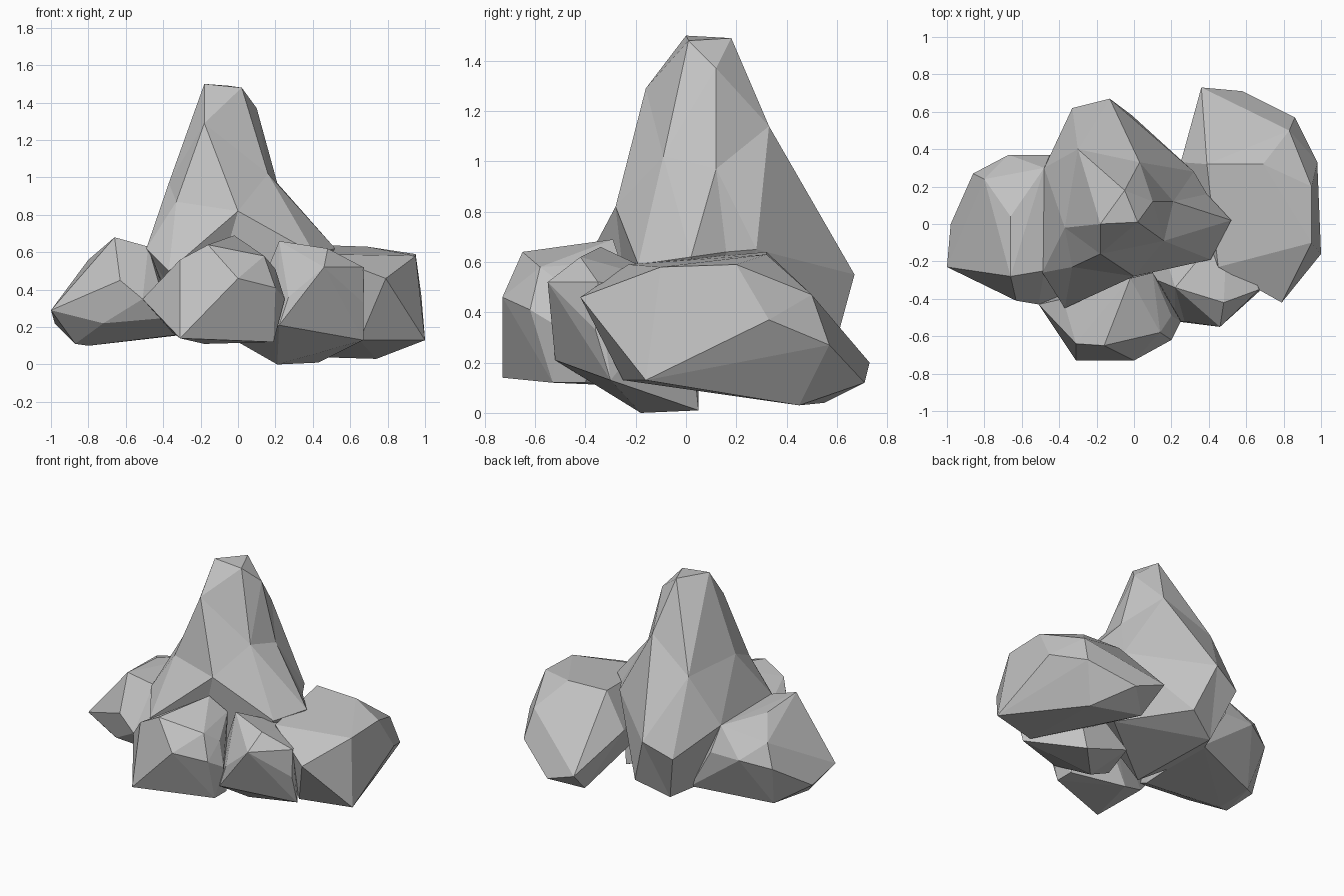
import bpy
import bmesh
import math
from mathutils import Vector

default_cube = bpy.data.objects.get("Cube")
if default_cube:
    bpy.data.objects.remove(default_cube, do_unlink=True)

# One plain stone colour
stone = bpy.data.materials.new("stone_grey")
stone.use_nodes = True
stone_colour = (0.55, 0.55, 0.55, 1.0)
stone.diffuse_color = stone_colour
shader = next(n for n in stone.node_tree.nodes if n.type == "BSDF_PRINCIPLED")
shader.inputs["Base Color"].default_value = stone_colour
shader.inputs["Roughness"].default_value = 0.9


def rock(name, crown, waist, base, heart=None):
    """Wrap a faceted boulder around its crown, waist and base corners.

    With a heart point, the corners are wrapped as seen from the heart,
    so that hollows between them are kept.
    """
    bm = bmesh.new()
    corners = {bm.verts.new(c): Vector(c) for c in crown + waist + base}
    if heart:
        for vert, corner in corners.items():
            ray = corner - Vector(heart)
            ray.z *= 0.5
            vert.co = ray.normalized()
    hull = bmesh.ops.convex_hull(bm, input=bm.verts[:])
    spare = {item for item in hull["geom_interior"] + hull["geom_unused"]
             if isinstance(item, bmesh.types.BMVert)}
    for vert, corner in corners.items():
        vert.co = corner
    bmesh.ops.delete(bm, geom=list(spare), context="VERTS")
    # Merge nearly coplanar triangles into broad flat facets
    bmesh.ops.dissolve_limit(bm, angle_limit=math.radians(3),
                             verts=bm.verts[:], edges=bm.edges[:])
    bmesh.ops.recalc_face_normals(bm, faces=bm.faces[:])
    mesh = bpy.data.meshes.new(name)
    bm.to_mesh(mesh)
    bm.free()
    mesh.materials.append(stone)
    mesh.shade_flat()
    rock_object = bpy.data.objects.new(name, mesh)
    bpy.context.collection.objects.link(rock_object)


# Tall central spire with a pinched middle and flared foot
rock(
    "spire_rock",
    crown=[(-.18, 0, 1.5), (.02, .01, 1.48), (-.05, .18, 1.49),
           (.1, .12, 1.37), (-.18, -.16, 1.29), (.03, .33, 1.14)],
    waist=[(.16, -.09, 1.02), (.21, .12, .97), (-.3, .4, .95),
           (-.37, -.02, .97), (-.33, -.23, .87), (0, -.28, .82),
           (.32, .28, .65), (.39, .16, .64), (.52, .02, .62),
           (.41, -.19, .59), (-.37, -.45, .5), (-.49, -.26, .62),
           (-.48, .3, .62), (-.13, .67, .55), (-.33, .62, .46)],
    base=[(-.01, .58, .22), (-.22, .49, .12), (-.4, .15, .2),
          (-.2, -.2, .12), (.25, .1, .25)],
    heart=(-.07, .08, .6),
)

# Broad boulder on the +x side
rock(
    "broad_rock",
    crown=[(.39, .32, .64), (.69, .32, .63), (.95, .2, .59),
           (.95, -.1, .58), (.45, -.23, .59)],
    waist=[(.79, -.42, .46), (.98, .33, .37), (.83, .5, .47),
           (.86, .57, .27), (.25, .33, .4)],
    base=[(1, -.16, .13), (.36, .73, .2), (.58, .71, .12),
          (.74, .45, .03), (.4, .55, .04), (.35, 0, .22),
          (.65, -.25, .13)],
)

# Rounded boulder on the -x side
rock(
    "side_rock",
    crown=[(-.66, -.28, .68), (-.66, .04, .66), (-.8, .24, .56),
           (-.48, .3, .62), (-.48, -.25, .63)],
    waist=[(-1, -.23, .29), (-.98, 0, .22), (-.63, -.41, .45),
           (-.51, -.43, .35), (-.67, .37, .45), (-.45, .37, .45),
           (-.86, .27, .4), (-.72, -.32, .22), (-.37, -.4, .25)],
    base=[(-.8, .17, .11), (-.87, -.12, .11), (-.8, -.1, .1),
          (-.28, .35, .16), (-.31, -.25, .16)],
)

# Blocky boulder at the front
rock(
    "front_rock",
    crown=[(-.02, -.29, .69), (-.16, -.65, .64), (-.31, -.64, .56),
           (.14, -.58, .58), (.1, -.26, .6)],
    waist=[(.2, -.49, .51), (.25, -.52, .35), (.2, -.62, .41),
           (0, -.73, .46), (-.51, -.43, .35), (-.38, -.4, .48)],
    base=[(-.31, -.73, .14), (.19, -.53, .12), (.19, -.4, .12),
          (-.35, -.35, .17), (-.18, -.3, .11)],
)

# Low wedge between the front and broad boulders
rock(
    "wedge_rock",
    crown=[(.22, -.34, .66), (.48, -.42, .62), (.4, -.17, .57),
           (.67, -.35, .52)],
    waist=[(.46, -.55, .52), (.27, -.52, .36), (.67, -.36, .33),
           (.22, -.52, .21), (.5, 0, .5)],
    base=[(.67, -.3, .13), (0, -.25, .12), (.21, -.18, 0),
          (.43, .05, .01), (.1, .05, .12)],
)
